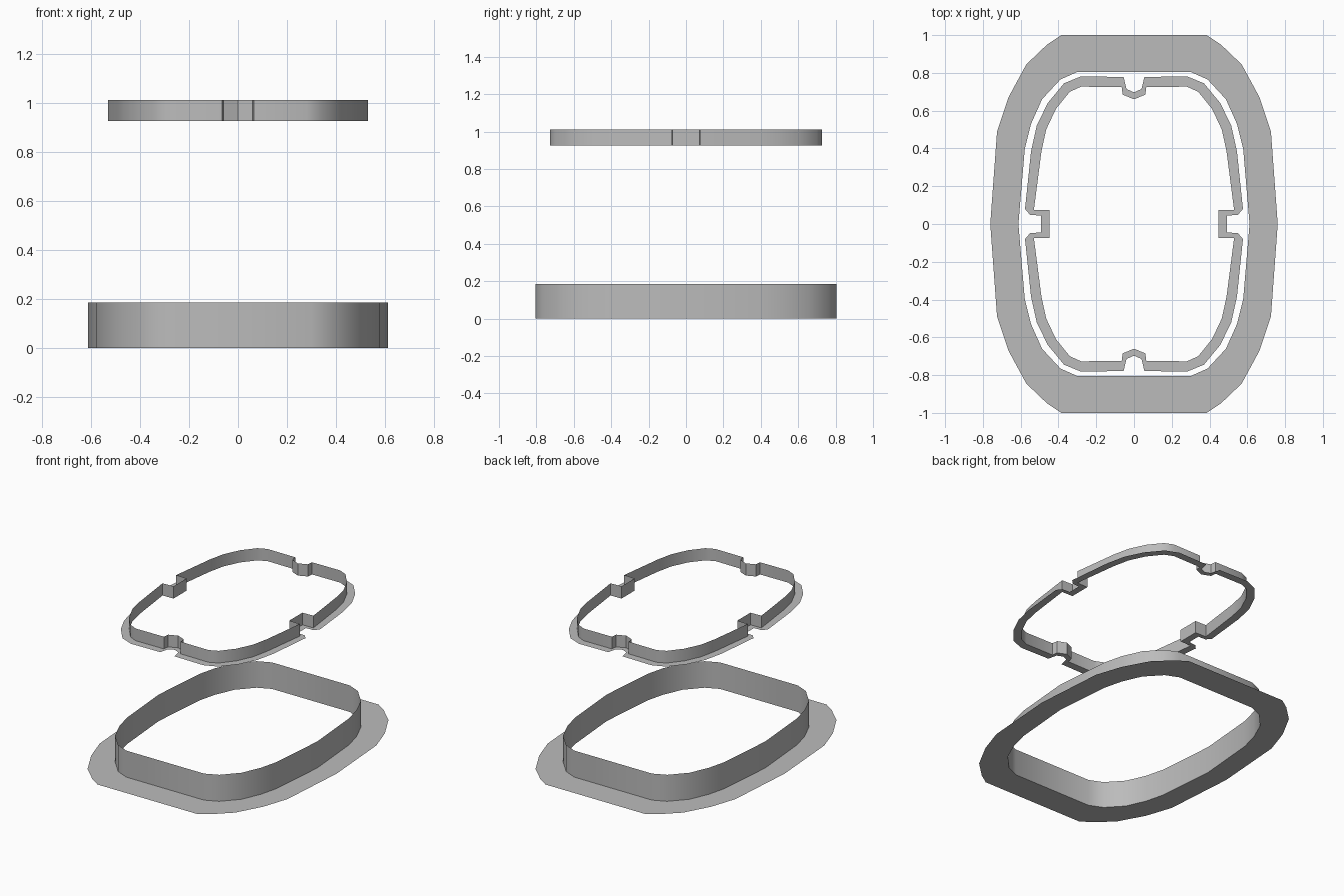
import bpy
import math

cube = bpy.data.objects.get("Cube")
if cube:
    bpy.data.objects.remove(cube, do_unlink=True)

grey = bpy.data.materials.new("light_grey")
grey.use_nodes = True
colour = (0.5, 0.5, 0.5, 1)
grey.diffuse_color = colour
grey.node_tree.nodes["Principled BSDF"].inputs["Base Color"].default_value = colour


def full_loop(quarter):
    """Mirror a quarter outline (from the x axis to the y axis) into a closed loop."""
    half = quarter + [(-x, y) for x, y in reversed(quarter)]
    loop = half + [(-x, -y) for x, y in half]
    return [p for i, p in enumerate(loop) if math.dist(p, loop[i - 1]) > 1e-6]


def band(name, loop_a, z_a, loop_b, z_b):
    """Thin sheet of quads joining two matching closed loops."""
    n = len(loop_a)
    verts = [(x, y, z_a) for x, y in loop_a] + [(x, y, z_b) for x, y in loop_b]
    faces = [(i, (i + 1) % n, n + (i + 1) % n, n + i) for i in range(n)]
    mesh = bpy.data.meshes.new(name)
    mesh.from_pydata(verts, [], faces)
    mesh.materials.append(grey)
    mesh.shade_smooth()
    mesh.set_sharp_from_angle(angle=math.radians(30))
    obj = bpy.data.objects.new(name, mesh)
    bpy.context.collection.objects.link(obj)
    return obj


def flanged_ring(name, inner, outer, bottom, top):
    """Upright wall with a flat flange spreading out from its foot."""
    inner, outer = full_loop(inner), full_loop(outer)
    band(name + "_wall", inner, bottom, inner, top)
    band(name + "_flange", outer, bottom, inner, bottom)


# Wide lower ring
flanged_ring(
    "lower_ring",
    [(.612, 0), (.578, .4), (.545, .53), (.487, .66), (.39, .765), (.3, .805)],
    [(.761, 0), (.725, .49), (.665, .67), (.57, .845), (.46, .95), (.385, 1)],
    0, .185)

# Narrow upper ring with square side notches and rounded end notches
flanged_ring(
    "upper_ring",
    [(.447, .073), (.5, .074), (.53, .075), (.49, .385), (.465, .5), (.413, .61),
     (.34, .7), (.28, .727), (.065, .725), (.06, .685), (0, .66)],
    [(.493, .045), (.55, .048), (.577, .08), (.545, .385), (.515, .52), (.457, .64),
     (.37, .745), (.28, .782), (.055, .778), (.04, .715), (0, .697)],
    .927, 1.012)
